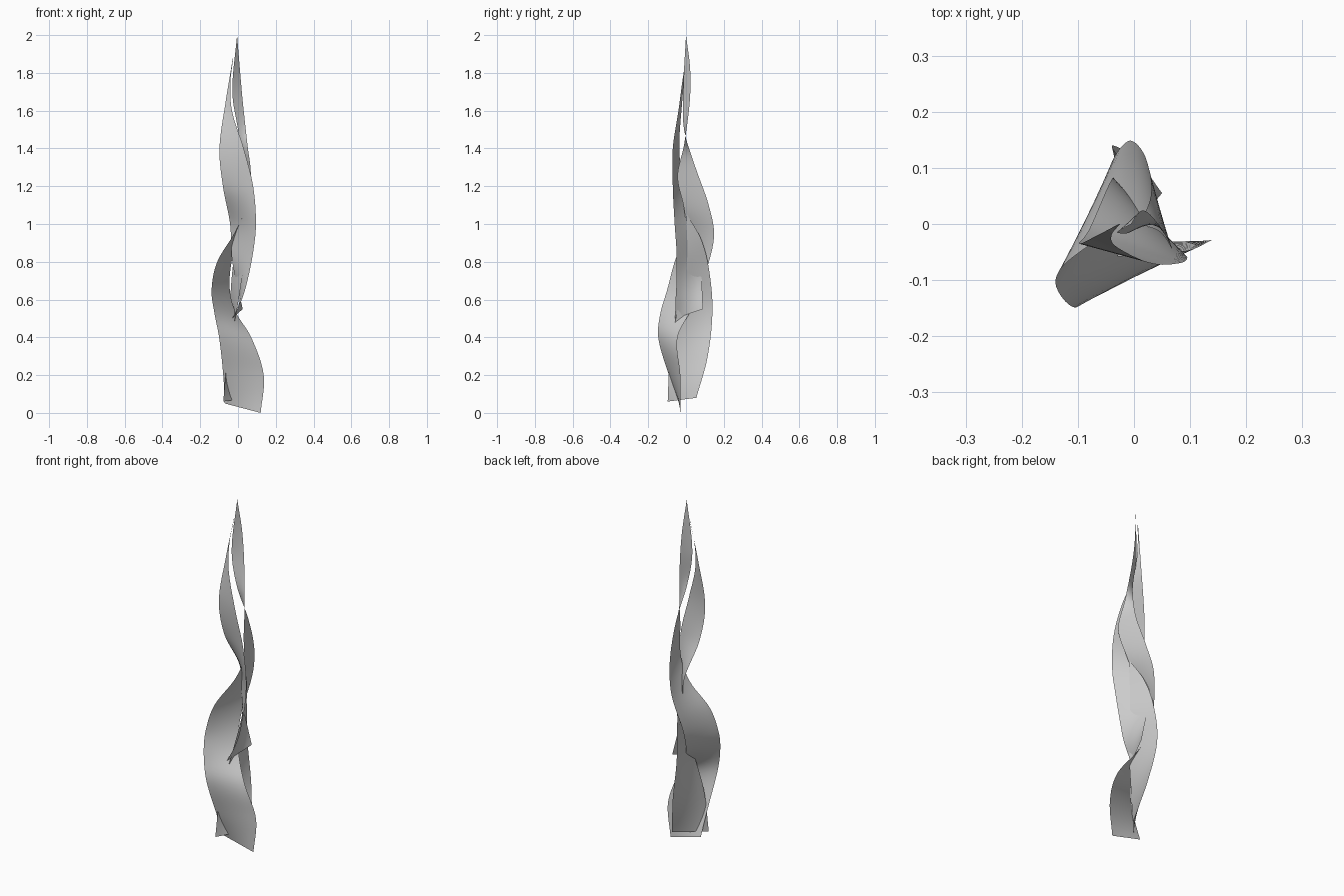
import bpy, bmesh
from mathutils import Vector

if "Cube" in bpy.data.objects:
    bpy.data.objects.remove(bpy.data.objects["Cube"])


def edge_point(keys, t):
    """Smooth point on an edge guide, keys are (z, x, y) sorted by z, t runs 0..1."""
    z = keys[0][0] + t * (keys[-1][0] - keys[0][0])
    i = 0
    while i < len(keys) - 2 and z > keys[i + 1][0]:
        i += 1

    def slope(k, axis):
        a, b = keys[max(k - 1, 0)], keys[min(k + 1, len(keys) - 1)]
        return (b[axis] - a[axis]) / (b[0] - a[0])

    h = keys[i + 1][0] - keys[i][0]
    s = (z - keys[i][0]) / h
    out = []
    for axis in (1, 2):
        p, q = keys[i][axis], keys[i + 1][axis]
        m, n = slope(i, axis) * h, slope(i + 1, axis) * h
        out.append((2*s**3 - 3*s**2 + 1) * p + (s**3 - 2*s**2 + s) * m
                   + (3*s**2 - 2*s**3) * q + (s**3 - s**2) * n)
    return Vector((out[0], out[1], z))


def ribbon(name, left, right, rows=80, cols=6):
    """Thin twisted sheet spanned between two edge guides."""
    bm = bmesh.new()
    grid = []
    for r in range(rows + 1):
        a, b = edge_point(left, r / rows), edge_point(right, r / rows)
        grid.append([bm.verts.new(a.lerp(b, c / cols)) for c in range(cols + 1)])
    for r in range(rows):
        for c in range(cols):
            f = bm.faces.new((grid[r][c], grid[r][c + 1],
                              grid[r + 1][c + 1], grid[r + 1][c]))
            f.smooth = True
    bmesh.ops.remove_doubles(bm, verts=bm.verts, dist=0.0001)
    mesh = bpy.data.meshes.new(name)
    bm.to_mesh(mesh)
    bm.free()
    ob = bpy.data.objects.new(name, mesh)
    bpy.context.collection.objects.link(ob)
    return ob


# Tallest ribbon, from the base to the tip
ribbon("long_ribbon",
       [(.05, -.07, -.035), (.2, -.078, -.09), (.4, -.1, -.147), (.53, -.125, -.135),
        (.65, -.14, -.1), (.8, -.11, -.06), (.95, -.02, -.005), (1.08, .04, -.01),
        (1.25, .068, -.045), (1.42, .05, -.01), (1.65, .025, .02), (1.82, .01, .022),
        (2, -.005, 0)],
       [(0, .12, -.03), (.2, .136, -.03), (.4, .07, -.045), (.55, -.02, .03),
        (.7, -.045, .09), (.93, -.01, .148), (1.1, .02, .12), (1.3, .03, .05),
        (1.5, 0, -.01), (1.7, -.03, -.015), (2, -.005, 0)])

# Lower ribbon behind it
ribbon("lower_ribbon",
       [(.06, -.078, -.097), (.3, -.055, -.085), (.55, -.005, -.045),
        (.8, .03, .005), (1.06, .035, 0)],
       [(.08, .05, .055), (.3, .005, .115), (.55, -.038, .14), (.77, -.028, .12),
        (.92, 0, .08), (1.06, .035, 0)])

# Upper ribbon, starting a quarter of the way up
ribbon("upper_ribbon",
       [(.55, .025, .09), (.8, -.03, .08), (1, -.042, .075), (1.2, -.08, -.01),
        (1.4, -.098, -.035), (1.65, -.065, -.02), (1.88, -.027, 0)],
       [(.5, -.03, -.058), (.6, .02, -.055), (.7, .05, -.05), (.85, .08, -.05),
        (1, .095, -.06), (1.2, .08, -.07), (1.4, .03, -.07), (1.6, -.032, -.04),
        (1.75, -.04, -.02), (1.88, -.025, 0)])
